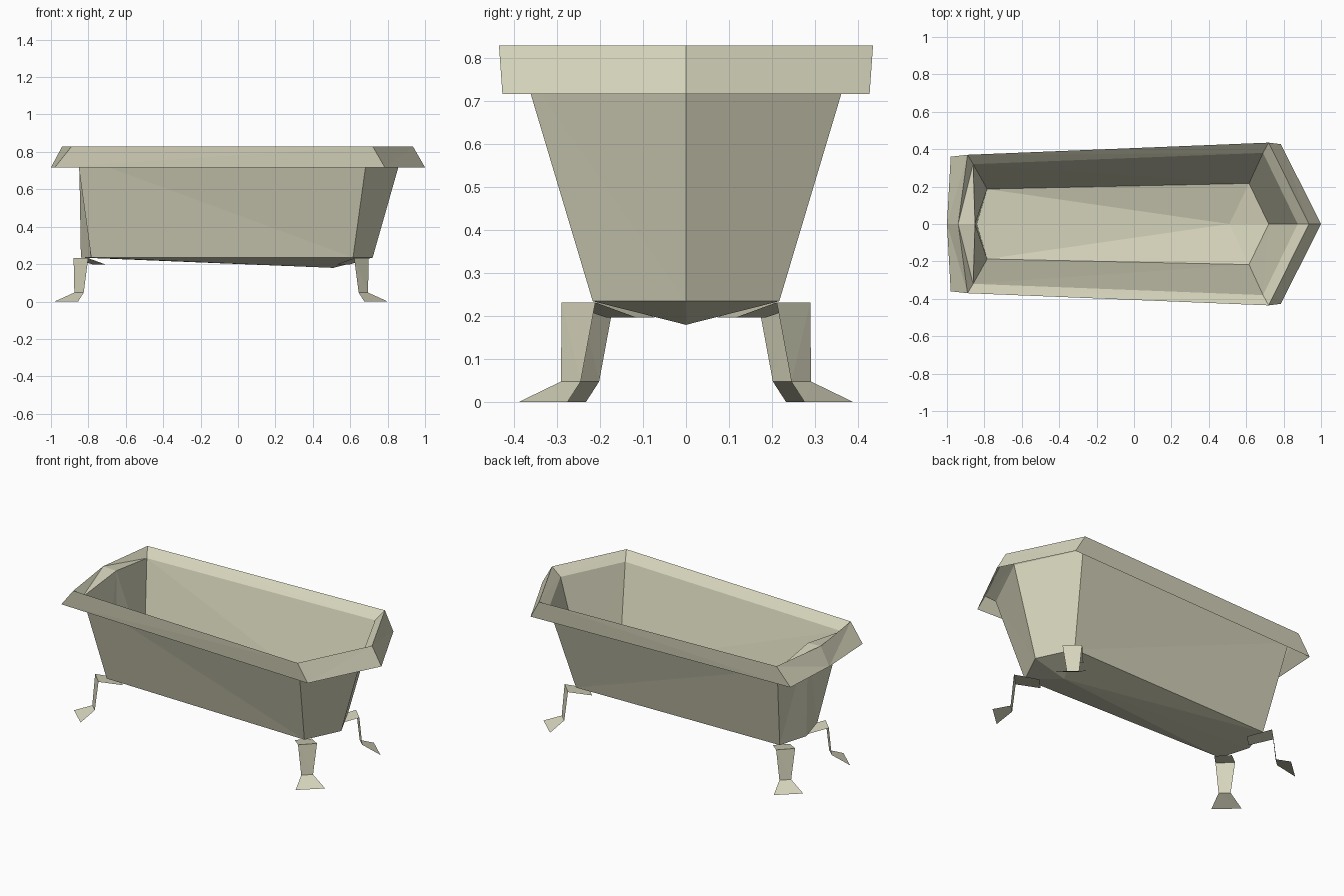
import bpy

if "Cube" in bpy.data.objects:
    bpy.data.objects.remove(bpy.data.objects["Cube"])

enamel = bpy.data.materials.new("cream_enamel")
enamel.diffuse_color = (0.67, 0.66, 0.50, 1)
enamel.use_nodes = True
enamel.node_tree.nodes["Principled BSDF"].inputs["Base Color"].default_value = enamel.diffuse_color


def half_ring(left_mid, left_corner, right_corner, right_mid):
    """Half of a six-sided outline; mids are (x, z), corners are (x, y, z)."""
    return [(left_mid[0], 0, left_mid[1]), left_corner,
            right_corner, (right_mid[0], 0, right_mid[1])]


def add_part(name, sections, tip=None):
    """Skin open sections in order, optionally fan to a tip, mirror across y."""
    verts, faces = [p for s in sections for p in s], []
    n = len(sections[0])
    for r in range(len(sections) - 1):
        for i in range(n - 1):
            a, b = r * n + i, (r + 1) * n + i
            faces += [(a, a + 1, b + 1), (a, b + 1, b)]
    if tip:
        last = (len(sections) - 1) * n
        verts.append(tip)
        faces += [(last + i, last + i + 1, len(verts) - 1) for i in range(n - 1)]
    mesh = bpy.data.meshes.new(name)
    mesh.from_pydata(verts, [], faces)
    mesh.materials.append(enamel)
    obj = bpy.data.objects.new(name, mesh)
    bpy.context.collection.objects.link(obj)
    mirror = obj.modifiers.new("mirror", 'MIRROR')
    mirror.use_axis = (False, True, False)
    mirror.use_clip = True
    return obj


# Outlines of the tub, from the rim's outer lip down to the floor
lip = half_ring((-1.0, .717), (-.98, .36, .717), (.785, .427, .717), (1.0, .717))
crest = half_ring((-.94, .83), (-.89, .37, .83), (.72, .435, .83), (.935, .83))
inner = half_ring((-.85, .825), (-.86, .32, .78), (.69, .38, .78), (.875, .78))
base = half_ring((-.84, .235), (-.785, .187, .235), (.615, .217, .235), (.72, .235))

# Folded rim, open underneath
add_part("rim", [lip, crest, inner])

# Tub walls and floor falling to the drain point
add_part("tub_body", [inner, base], tip=(.51, 0, .18))

# Legs: a bent ribbon of tab, top, ankle and flared toe, set diagonally.
# Each section is (offset x, offset y, half width x, half width y, z).
ribbon = [(-.10, -.10, .035, .035, .197), (0, 0, .039, .039, .232),
          (.01, .018, .025, .023, .048), (.078, .083, .063, .057, 0)]
for name, x, y, sx in (("right_legs", .66, .25, 1), ("left_legs", -.84, .207, -1)):
    add_part(name, [[(x + sx * (ox - wx), y + oy + wy, z),
                     (x + sx * (ox + wx), y + oy - wy, z)]
                    for ox, oy, wx, wy, z in ribbon])
